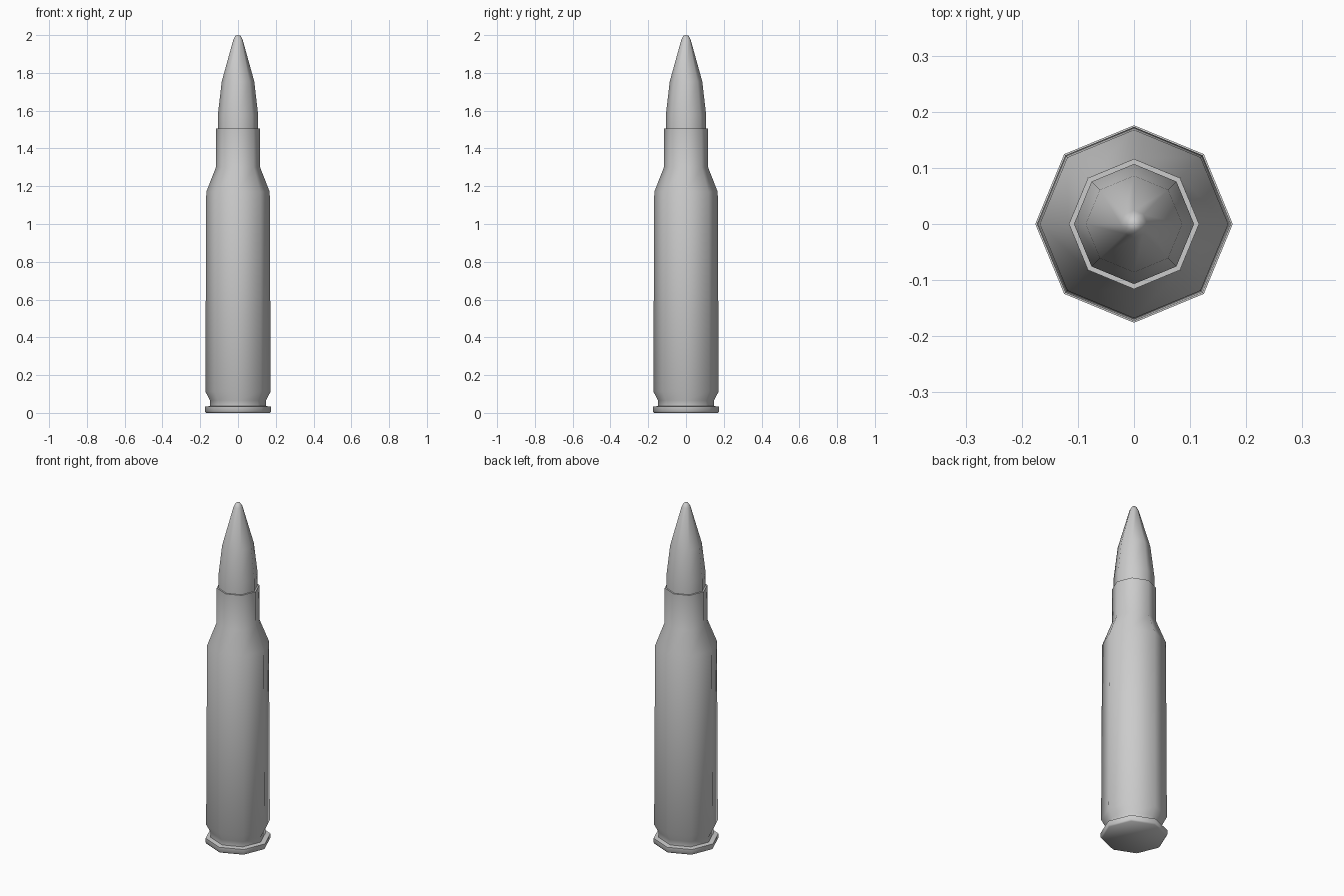
import bpy, bmesh, math

if "Cube" in bpy.data.objects:
    bpy.data.objects.remove(bpy.data.objects["Cube"])

SIDES = 8


def lathe(name, profile, angle=60):
    """Revolve an (r, z) profile into a closed octagonal solid."""
    bm = bmesh.new()
    rings = []
    for r, z in profile:
        rings.append([bm.verts.new((r * math.cos(math.tau * i / SIDES),
                                    r * math.sin(math.tau * i / SIDES), z))
                      for i in range(SIDES)])
    for low, high in zip(rings, rings[1:]):
        for i in range(SIDES):
            j = (i + 1) % SIDES
            bm.faces.new((low[i], low[j], high[j], high[i]))
    bm.faces.new(rings[0][::-1])
    bm.faces.new(rings[-1])
    bmesh.ops.recalc_face_normals(bm, faces=bm.faces)
    mesh = bpy.data.meshes.new(name)
    bm.to_mesh(mesh)
    bm.free()
    obj = bpy.data.objects.new(name, mesh)
    bpy.context.collection.objects.link(obj)
    bpy.ops.object.select_all(action='DESELECT')
    obj.select_set(True)
    bpy.context.view_layer.objects.active = obj
    bpy.ops.object.shade_smooth_by_angle(angle=math.radians(angle))
    return obj


# Case: rim, extractor groove, tapered body, shoulder and neck
lathe("cartridge_case", [
    (0.170, 0.0), (0.176, 0.008), (0.176, 0.033), (0.148, 0.036),
    (0.148, 0.066), (0.173, 0.113), (0.168, 1.17), (0.117, 1.30),
    (0.116, 1.505)])

# Bullet: seated in the neck, ogive curve to a blunt tip
lathe("bullet", [
    (0.107, 1.49), (0.107, 1.575), (0.086, 1.755),
    (0.024, 1.978), (0.013, 1.997), (0.004, 2.0)])
